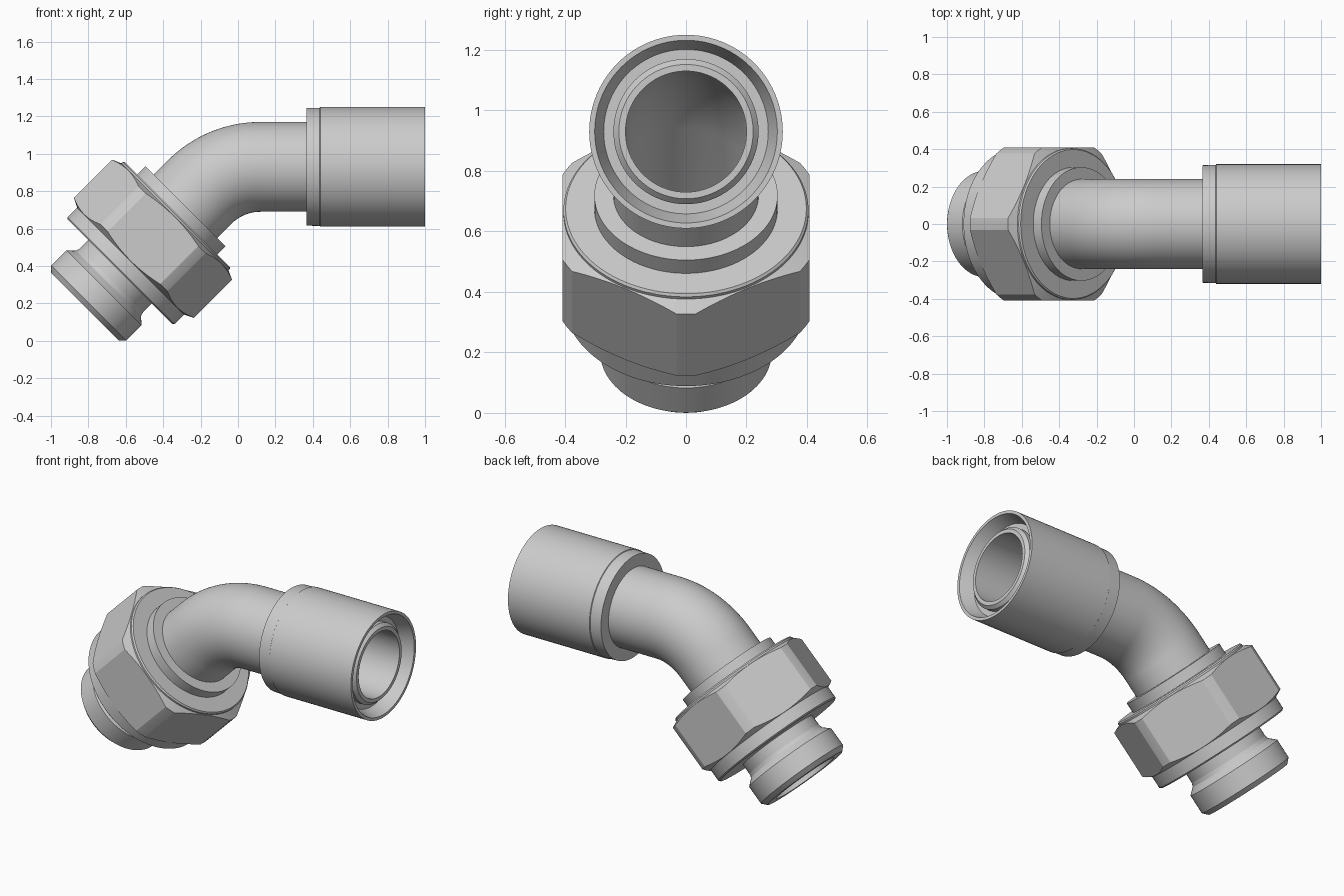
import bpy, bmesh, math
from mathutils import Vector, Matrix

if "Cube" in bpy.data.objects:
    bpy.data.objects.remove(bpy.data.objects["Cube"])

SEG = 96
metal = bpy.data.materials.new("grey_metal")
metal.diffuse_color = (0.6, 0.6, 0.6, 1)
metal.use_nodes = True
metal.node_tree.nodes["Principled BSDF"].inputs["Base Color"].default_value = metal.diffuse_color

# Shared frames: horizontal outlet axis and 45 degree inlet axis
INLET = Vector((-0.818, 0, 0.182))
UP = Vector((1, 0, 1)).normalized()
AXIS_Z, BEND_X, BEND_R = 0.93, 0.12, 0.459


def frame(point, direction):
    """Matrix whose local z runs along direction, local y along world y."""
    z = Vector(direction).normalized()
    y = Vector((0, 1, 0))
    x = y.cross(z)
    return Matrix.Translation(point) @ Matrix((x, y, z)).transposed().to_4x4()


def rings_to_mesh(bm, rings):
    """Skin rings [(matrix, radius, height)] into a closed loop of rings."""
    loops = []
    for m, r, h in rings:
        loops.append([bm.verts.new(m @ Vector((r * math.cos(a), r * math.sin(a), h)))
                      for a in (2 * math.pi * i / SEG for i in range(SEG))])
    for k, a in enumerate(loops):
        b = loops[(k + 1) % len(loops)]
        for i in range(SEG):
            j = (i + 1) % SEG
            bm.faces.new((a[i], a[j], b[j], b[i]))


def finish(name, bm):
    bmesh.ops.recalc_face_normals(bm, faces=bm.faces[:])
    me = bpy.data.meshes.new(name)
    bm.to_mesh(me)
    bm.free()
    me.materials.append(metal)
    ob = bpy.data.objects.new(name, me)
    bpy.context.collection.objects.link(ob)
    bpy.ops.object.select_all(action='DESELECT')
    ob.select_set(True)
    bpy.context.view_layer.objects.active = ob
    bpy.ops.object.shade_smooth_by_angle(angle=math.radians(15))


def lathe(name, m, profile, flats=None):
    """Turn a closed (radius, height) profile; optionally mill six flats."""
    bm = bmesh.new()
    rings_to_mesh(bm, [(Matrix(), r, h) for r, h in profile])
    if flats:
        for i in range(6):
            a = math.radians(90 + 60 * i)
            n = Vector((math.cos(a), math.sin(a), 0))
            cut = bmesh.ops.bisect_plane(bm, geom=bm.verts[:] + bm.edges[:] + bm.faces[:],
                                         plane_co=n * flats, plane_no=n, clear_outer=True)
            edges = [e for e in cut["geom_cut"] if isinstance(e, bmesh.types.BMEdge)]
            bmesh.ops.holes_fill(bm, edges=edges, sides=0)
    bm.transform(m)
    finish(name, bm)


inlet = frame(INLET, UP)
outlet = frame((0, 0, AXIS_Z), (1, 0, 0))

# Inlet stud with chamfered end and relief neck
lathe("inlet_stud", inlet, [
    (0.20, 0), (0.257, 0), (0.284, 0.028), (0.284, 0.143), (0.246, 0.178),
    (0.24, 0.20), (0.24, 0.69), (0.20, 0.69)])

# Hex nut with round flange and chamfered corners
lathe("hex_nut", inlet, [
    (0.22, 0.265), (0.397, 0.265), (0.405, 0.273), (0.405, 0.345), (0.454, 0.37),
    (0.454, 0.658), (0.405, 0.68), (0.405, 0.69), (0.398, 0.698), (0.22, 0.698)], flats=0.408)

# Collar between the nut and the bent tube
lathe("tube_collar", inlet, [(0.22, 0.68), (0.303, 0.68), (0.303, 0.76), (0.22, 0.76)])

# Bent tube: straight, 45 degree arc, straight, with chamfered mouth
path = [inlet @ Matrix.Translation((0, 0, 0.69))]
for i in range(25):
    a = math.radians(135 - 45 * i / 24)
    c, s = math.cos(a), math.sin(a)
    path.append(frame((BEND_X + BEND_R * c, 0, AXIS_Z - BEND_R + BEND_R * s), (s, 0, -c)))
path.append(outlet @ Matrix.Translation((0, 0, 0.95)))
mouth = outlet @ Matrix.Translation((0, 0, 0.97))
bm = bmesh.new()
rings_to_mesh(bm, [(m, 0.24, 0) for m in path] + [(mouth, 0.222, 0), (mouth, 0.20, 0)]
              + [(m, 0.20, 0) for m in reversed(path)])
finish("bent_tube", bm)

# Outlet sleeve with flared recess around the tube mouth
lathe("outlet_sleeve", outlet, [
    (0.23, 0.365), (0.314, 0.365), (0.316, 0.437), (0.32, 0.44), (0.32, 1.0),
    (0.302, 1.0), (0.272, 0.92), (0.23, 0.92)])
